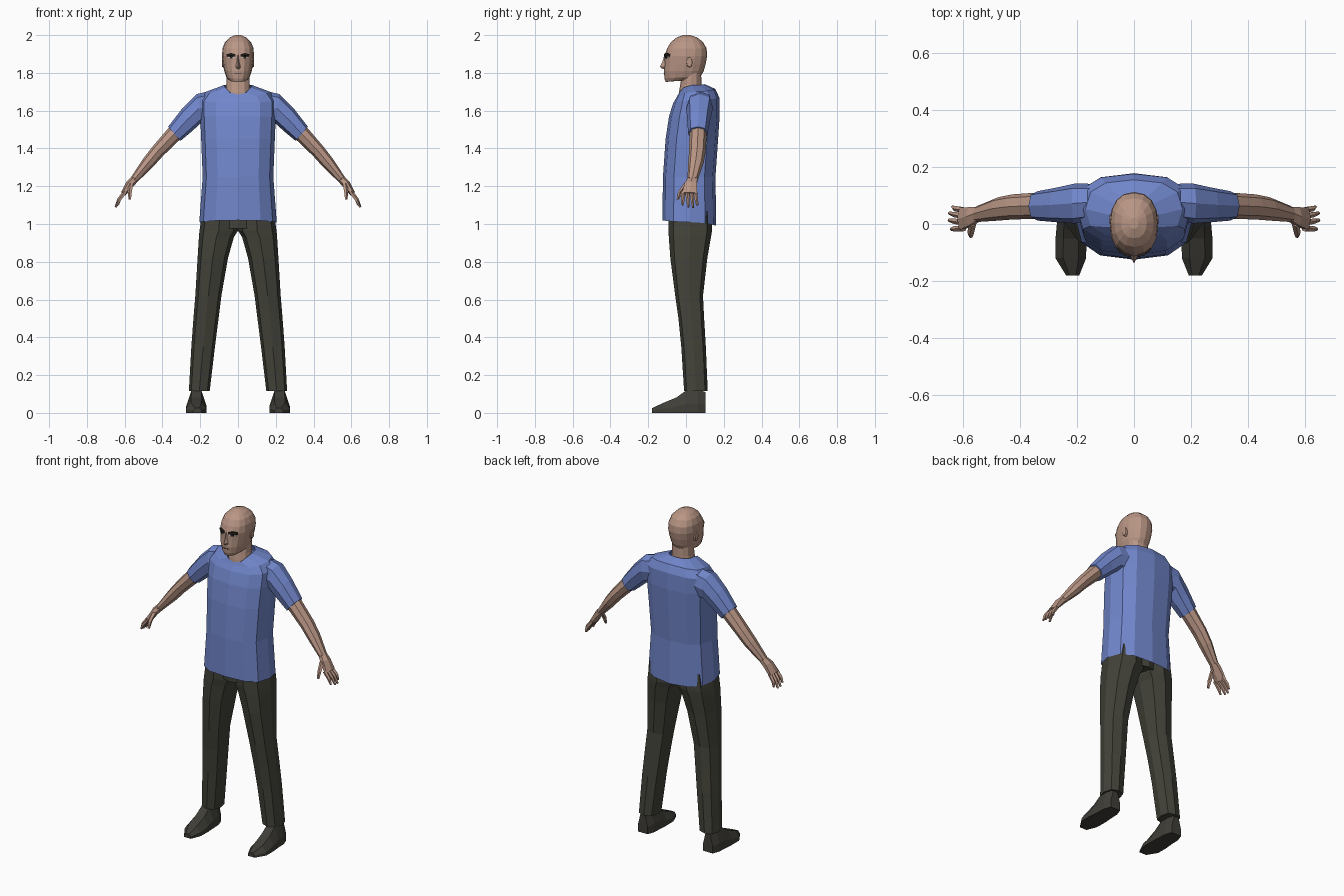
import bpy, bmesh, math
from mathutils import Vector


def material(name, rgb):
    m = bpy.data.materials.new(name)
    m.diffuse_color = (*rgb, 1)
    return m


SKIN = material("skin", (0.485, 0.305, 0.235))
BLUE = material("shirt blue", (0.165, 0.24, 0.60))
DARK = material("trouser olive black", (0.056, 0.056, 0.042))
SHOE = material("shoe black", (0.05, 0.048, 0.039))
BROW = material("brow dark", (0.02, 0.016, 0.014))
WHITE = material("eye white", (0.6, 0.58, 0.55))


def loft(name, rings, mat, mirror=False, caps=(True, True)):
    """Skin a list of equal-length closed rings."""
    bm = bmesh.new()
    rows = [[bm.verts.new(p) for p in r] for r in rings]
    n = len(rows[0])
    for a, b in zip(rows, rows[1:]):
        for i in range(n):
            j = (i + 1) % n
            bm.faces.new((a[i], a[j], b[j], b[i]))
    if caps[0]:
        bm.faces.new(rows[0][::-1])
    if caps[1]:
        bm.faces.new(rows[-1])
    bmesh.ops.recalc_face_normals(bm, faces=bm.faces)
    me = bpy.data.meshes.new(name)
    bm.to_mesh(me)
    bm.free()
    me.materials.append(mat)
    ob = bpy.data.objects.new(name, me)
    bpy.context.collection.objects.link(ob)
    if mirror:
        mod = ob.modifiers.new("mirror", 'MIRROR')
        mod.use_mirror_merge = False
    return ob


def power(v, e):
    return math.copysign(abs(v) ** e, v) if abs(v) > 1e-6 else 0.0


def level(x0, x1, yf, yb, z, n=8, e=0.85):
    """Rounded-box ring; z is one height or (front, side, back)."""
    zf, zs, zb = z if isinstance(z, tuple) else (z, z, z)
    pts = []
    for i in range(n):
        a = 2 * math.pi * i / n
        s = math.sin(a)
        zz = zs + ((zf if s < 0 else zb) - zs) * s * s
        pts.append(((x0 + x1) / 2 + (x1 - x0) / 2 * power(math.cos(a), e),
                    (yf + yb) / 2 + (yb - yf) / 2 * power(s, e), zz))
    return pts


def limb(name, path, mat, n=8):
    """Tube through (centre, half thickness, half depth in y), mirrored."""
    rings = []
    for k, (c, r, ry) in enumerate(path):
        a = Vector(path[max(k - 1, 0)][0])
        b = Vector(path[min(k + 1, len(path) - 1)][0])
        d = b - a
        u = Vector((-d.z, 0, d.x)).normalized() * r
        rings.append([Vector(c) + u * math.cos(2 * math.pi * i / n)
                      + Vector((0, ry, 0)) * math.sin(2 * math.pi * i / n)
                      for i in range(n)])
    return loft(name, rings, mat, True)


# Shirt body with a V neckline and open hem
shirt = [((1.02, 1.01, 0.99), 0.205, -0.125, 0.16),
         (1.25, 0.187, -0.122, 0.156),
         (1.45, 0.195, -0.108, 0.170),
         (1.57, 0.200, -0.090, 0.178),
         ((1.64, 1.655, 1.67), 0.200, -0.068, 0.176),
         ((1.67, 1.70, 1.715), 0.170, -0.050, 0.155),
         ((1.685, 1.735, 1.74), 0.075, -0.042, 0.100)]
loft("shirt_body", [level(-w, w, f, b, z, 12, 0.78) for z, w, f, b in shirt],
     BLUE, caps=(False, False))

# Sleeves: rings given by top and bottom points and depth
sleeve = [((0.10, 1.715), (0.12, 1.54), 0.02, 0.14),
          ((0.218, 1.688), (0.195, 1.535), 0.002, 0.142),
          ((0.295, 1.612), (0.245, 1.49), 0.006, 0.128),
          ((0.37, 1.515), (0.305, 1.44), 0.012, 0.115)]
rings = []
for (tx, tz), (bx, bz), y0, y1 in sleeve:
    ring = []
    for i in range(8):
        a = 2 * math.pi * i / 8
        t = 0.5 + 0.5 * power(math.cos(a), 0.8)
        ring.append((bx + (tx - bx) * t,
                     (y0 + y1) / 2 + (y1 - y0) / 2 * power(math.sin(a), 0.8),
                     bz + (tz - bz) * t))
    rings.append(ring)
loft("sleeve", rings, BLUE, True)

# Bare arms and palms
limb("arm", [((0.27, 0.065, 1.545), 0.043, 0.045), ((0.34, 0.064, 1.475), 0.043, 0.046),
             ((0.425, 0.06, 1.385), 0.037, 0.044), ((0.475, 0.053, 1.325), 0.034, 0.041),
             ((0.55, 0.035, 1.235), 0.021, 0.028)], SKIN)
limb("palm", [((0.545, 0.036, 1.24), 0.021, 0.028), ((0.572, 0.026, 1.212), 0.022, 0.038),
              ((0.607, 0.018, 1.16), 0.015, 0.045)], SKIN, 6)

# Fingers and thumb
for k, (y, ty, tx, tz) in enumerate([(0.049, 0.06, 0.635, 1.10), (0.028, 0.038, 0.647, 1.088),
                                     (0.006, 0.013, 0.648, 1.09), (-0.016, -0.018, 0.64, 1.10)]):
    limb(f"finger_{k + 1}", [((0.597, y, 1.17), 0.012, 0.011),
                             ((0.628, (y + ty) / 2, 1.13), 0.011, 0.010),
                             ((tx, ty, tz), 0.006, 0.006)], SKIN, 5)
limb("thumb", [((0.565, 0.005, 1.215), 0.014, 0.016), ((0.572, -0.03, 1.17), 0.012, 0.013),
               ((0.572, -0.043, 1.13), 0.007, 0.007)], SKIN, 5)

# Trousers
legs = [(0.115, 0.150, 0.260, -0.010, 0.115), (0.35, 0.122, 0.247, -0.025, 0.105),
        (0.50, 0.103, 0.236, -0.040, 0.096), (0.62, 0.088, 0.226, -0.057, 0.090),
        (0.82, 0.053, 0.214, -0.083, 0.113), (0.93, 0.022, 0.207, -0.091, 0.132),
        (0.965, 0.0, 0.204, -0.093, 0.138), (1.07, 0.0, 0.188, -0.095, 0.138)]
loft("trouser_leg", [level(x0, x1, f, b, z, 8, 0.75) for z, x0, x1, f, b in legs], DARK, True)
loft("trouser_seat", [level(-0.09, 0.09, -0.088, 0.13, z, 8, 0.6) for z in (0.975, 1.07)], DARK)

# Shoes: sections from heel to toe
rings = []
for y, x0, x1, h in [(0.103, 0.187, 0.252, 0.11), (0.06, 0.172, 0.268, 0.125),
                     (0.005, 0.170, 0.270, 0.122), (-0.05, 0.166, 0.275, 0.082),
                     (-0.12, 0.168, 0.275, 0.053), (-0.18, 0.192, 0.238, 0.025)]:
    w = x1 - x0
    rings.append([(x0, y, 0), (x0, y, h * 0.4), (x0 + w * 0.25, y, h),
                  (x1 - w * 0.25, y, h), (x1, y, h * 0.4), (x1, y, 0)])
loft("shoe", rings, SHOE, True)

# Neck
loft("neck", [level(-w, w, f, b, z, 12, 0.9) for z, w, f, b in
              [(1.62, 0.068, -0.045, 0.085), (1.70, 0.067, -0.037, 0.085),
               (1.74, 0.062, -0.030, 0.082), (1.80, 0.062, -0.020, 0.080)]], SKIN)

# Head
head = [((1.752, 1.757, 1.765), 0.042, -0.107, 0.01), ((1.77, 1.775, 1.785), 0.061, -0.114, 0.080),
        (1.81, 0.073, -0.117, 0.094), (1.85, 0.080, -0.114, 0.105),
        (1.89, 0.085, -0.113, 0.112), (1.93, 0.082, -0.100, 0.109),
        (1.963, 0.069, -0.080, 0.090), (1.987, 0.045, -0.050, 0.060),
        (2.0, 0.015, -0.016, 0.022)]
loft("head", [level(-w, w, f, b, z, 16, 0.88) for z, w, f, b in head], SKIN)

# Nose
loft("nose", [[(-w, -0.100, z), (0, y, z), (w, -0.100, z)] for z, w, y in
              [(1.895, 0.008, -0.114), (1.86, 0.012, -0.125),
               (1.832, 0.019, -0.139), (1.82, 0.016, -0.122)]], SKIN)

# Ears
loft("ear", [[(x, 0.018 + s * 0.018 * math.cos(i * math.pi / 4),
               1.857 + s * 0.03 * math.sin(i * math.pi / 4)) for i in range(8)]
             for x, s in ((0.07, 1.0), (0.086, 0.85))], SKIN, True)


def face_strip(name, xs, z0, z1, lift, mat):
    """Thin plate that follows the curve of the face."""
    front, back = [], []
    for x, dz in xs:
        y = -0.113 * (1 - (x / 0.085) ** 2.27) ** 0.44
        front.append((x, y - lift, dz))
        back.append((x, y + 0.005, dz))
    ring = lambda z: [(x, y, z + dz) for x, y, dz in front + back[::-1]]
    loft(name, [ring(z0), ring(z1)], mat, True)


# Brows, eye whites, pupils and mouth
face_strip("brow", [(0.014, -0.004), (0.036, 0.003), (0.060, -0.003)], 1.890, 1.902, 0.004, BROW)
face_strip("eye", [(0.018, 0), (0.036, 0), (0.054, 0)], 1.878, 1.887, 0.001, WHITE)
face_strip("pupil", [(0.029, 0), (0.036, 0), (0.043, 0)], 1.877, 1.888, 0.003, BROW)
loft("mouth", [[(-0.022, -0.1125, z), (0, -0.1185, z), (0.022, -0.1125, z), (0, -0.11, z)]
               for z in (1.795, 1.798)], BROW)
